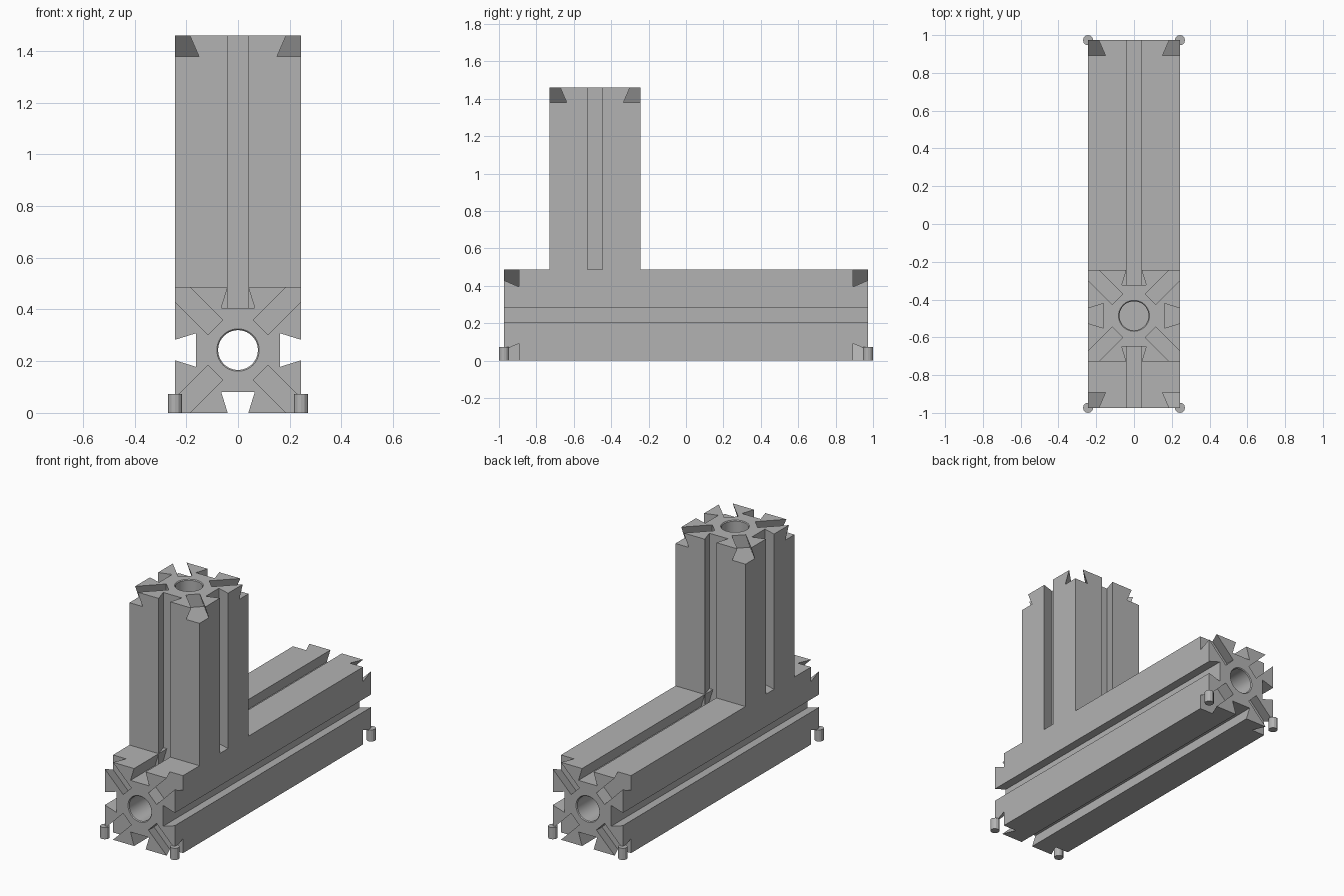
import bpy, bmesh, math
from mathutils import Matrix, Vector

if "Cube" in bpy.data.objects:
    bpy.data.objects.remove(bpy.data.objects["Cube"])

W = 0.243      # half width of a beam
H = 0.973      # half length of the horizontal beam
TOP = 1.46     # top of the post
POST_Y = -0.486
MOUTH, FLOOR, DEPTH = 0.04, 0.065, 0.081   # dovetail half widths and depth
BORE, RIM, CH = 0.077, 0.082, 0.005

grey = bpy.data.materials.new("plain grey")
grey.diffuse_color = (0.45, 0.45, 0.45, 1)
grey.use_nodes = True
grey.node_tree.nodes["Principled BSDF"].inputs["Base Color"].default_value = grey.diffuse_color


def loft(bm, rings, m=Matrix()):
    """Skin a list of equal rings of points and cap both ends."""
    vs = [[bm.verts.new(m @ Vector(p)) for p in r] for r in rings]
    n = len(rings[0])
    for a, b in zip(vs, vs[1:]):
        for i in range(n):
            j = (i + 1) % n
            bm.faces.new((a[i], a[j], b[j], b[i]))
    bm.faces.new(vs[0][::-1])
    bm.faces.new(vs[-1])


def finish(bm, name):
    bmesh.ops.recalc_face_normals(bm, faces=bm.faces[:])
    me = bpy.data.meshes.new(name)
    bm.to_mesh(me)
    bm.free()
    me.materials.append(grey)
    ob = bpy.data.objects.new(name, me)
    bpy.context.collection.objects.link(ob)
    return ob


def circle(r, z, n=40):
    return [(r * math.cos(2 * math.pi * i / n), r * math.sin(2 * math.pi * i / n), z)
            for i in range(n)]


def beam(name, length, m):
    """Square bar with a dovetail groove along each side."""
    side = [(W, -W), (W, -MOUTH), (W - DEPTH, -FLOOR), (W - DEPTH, FLOOR), (W, MOUTH)]
    prof = []
    for k in range(4):
        r = Matrix.Rotation(k * math.pi / 2, 2)
        prof += [r @ Vector(p) for p in side]
    bm = bmesh.new()
    loft(bm, [[(p.x, p.y, z) for p in prof] for z in (0, length)], m)
    return finish(bm, name)


def end_slots(bm, m):
    """Four diagonal dovetail slots in an end face (local +z points outward)."""
    def section(r):
        lo, d0 = MOUTH - (FLOOR - MOUTH) * 0.25, DEPTH * 0.25
        return [(r, -lo, d0), (r, lo, d0), (r, FLOOR, -DEPTH), (r, -FLOOR, -DEPTH)]
    for k in range(4):
        rot = Matrix.Rotation(math.pi / 4 + k * math.pi / 2, 4, 'Z')
        loft(bm, [section(0.124), section(0.5)], m @ rot)


def boolean(ob, other, op):
    mod = ob.modifiers.new(op, 'BOOLEAN')
    mod.operation, mod.object, mod.solver = op, other, 'EXACT'
    bpy.context.view_layer.objects.active = ob
    bpy.ops.object.modifier_apply(modifier=mod.name)
    bpy.data.objects.remove(other)


# grooved beam and post, joined into one frame
front = Matrix.Translation((0, -H, W)) @ Matrix.Rotation(math.pi / 2, 4, 'X')
back = Matrix.Translation((0, H, W)) @ Matrix.Rotation(-math.pi / 2, 4, 'X')
top = Matrix.Translation((0, POST_Y, TOP))
base = 0.40
frame = beam("grooved_frame", 2 * H, back @ Matrix.Translation((0, 0, -2 * H)))
post = beam("post", TOP - base, Matrix.Translation((0, POST_Y, base)))
boolean(frame, post, 'UNION')

# cutters: end slots and chamfered bores
bm = bmesh.new()
for m in (front, back, top):
    end_slots(bm, m)
loft(bm, [circle(RIM + CH, CH), circle(BORE, -CH), circle(BORE, CH - 2 * H),
          circle(RIM + CH, -2 * H - CH)], back)
loft(bm, [circle(RIM + CH, CH), circle(BORE, -CH), circle(BORE, 2 * W - TOP)], top)
boolean(frame, finish(bm, "cutter"), 'DIFFERENCE')

bpy.ops.object.select_all(action='DESELECT')
frame.select_set(True)
bpy.context.view_layer.objects.active = frame
bpy.ops.object.shade_smooth_by_angle(angle=math.radians(20))

# small corner pegs on the floor
for sx in (-1, 1):
    for sy, label in ((-1, "front"), (1, "back")):
        bm = bmesh.new()
        m = Matrix.Translation((sx * W, sy * H, 0))
        loft(bm, [circle(0.027, 0, 12), circle(0.027, 0.073, 12)], m)
        finish(bm, f"{label}_{'left' if sx < 0 else 'right'}_peg")
